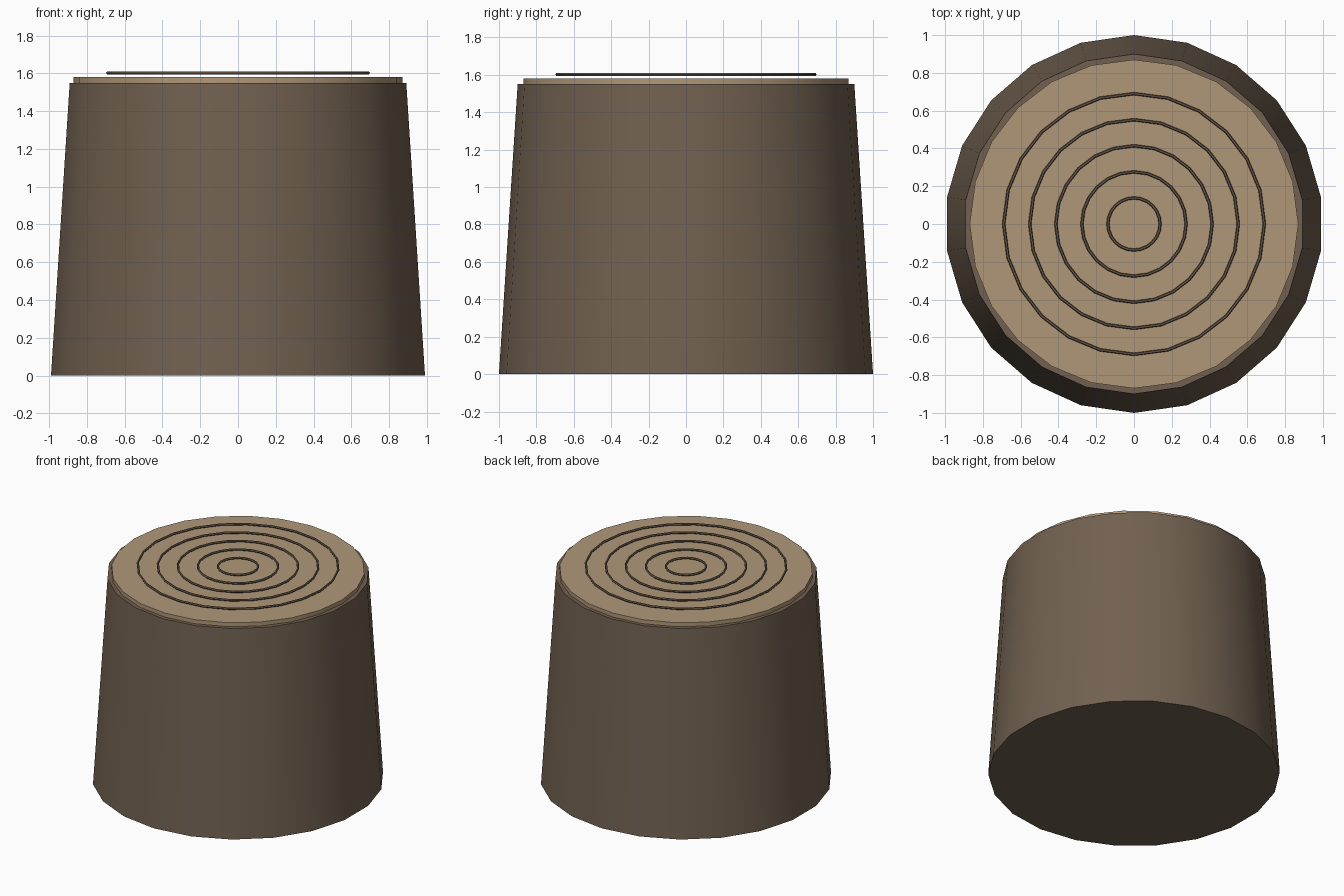
import bpy
from math import radians

default_cube = bpy.data.objects.get("Cube")
if default_cube:
    bpy.data.objects.remove(default_cube, do_unlink=True)


def make_material(name, rgb):
    mat = bpy.data.materials.new(name)
    mat.use_nodes = True
    mat.diffuse_color = (*rgb, 1)
    mat.node_tree.nodes["Principled BSDF"].inputs["Base Color"].default_value = (*rgb, 1)
    return mat


def finish(name, mat):
    obj = bpy.context.object
    obj.name = obj.data.name = name
    obj.data.materials.append(mat)
    bpy.ops.object.shade_smooth_by_angle(angle=radians(40))


def frustum(name, mat, sides, bottom_radius, top_radius, bottom, top):
    bpy.ops.mesh.primitive_cone_add(
        vertices=sides, radius1=bottom_radius, radius2=top_radius,
        depth=top - bottom, location=(0, 0, (bottom + top) / 2))
    finish(name, mat)


bark = make_material("bark brown", (0.165, 0.118, 0.080))
wood = make_material("cut wood tan", (0.435, 0.311, 0.190))

# Tapered trunk and the pale cut face on top
frustum("trunk", bark, 22, 1.0, 0.9, 0, 1.55)
frustum("cut_face", wood, 24, 0.87, 0.87, 1.52, 1.58)

# Evenly spaced growth rings just above the cut face
for i in range(1, 6):
    bpy.ops.mesh.primitive_torus_add(
        major_radius=0.138 * i, minor_radius=0.008,
        major_segments=24, minor_segments=6, location=(0, 0, 1.602))
    finish(f"growth_ring_{i}", bark)
